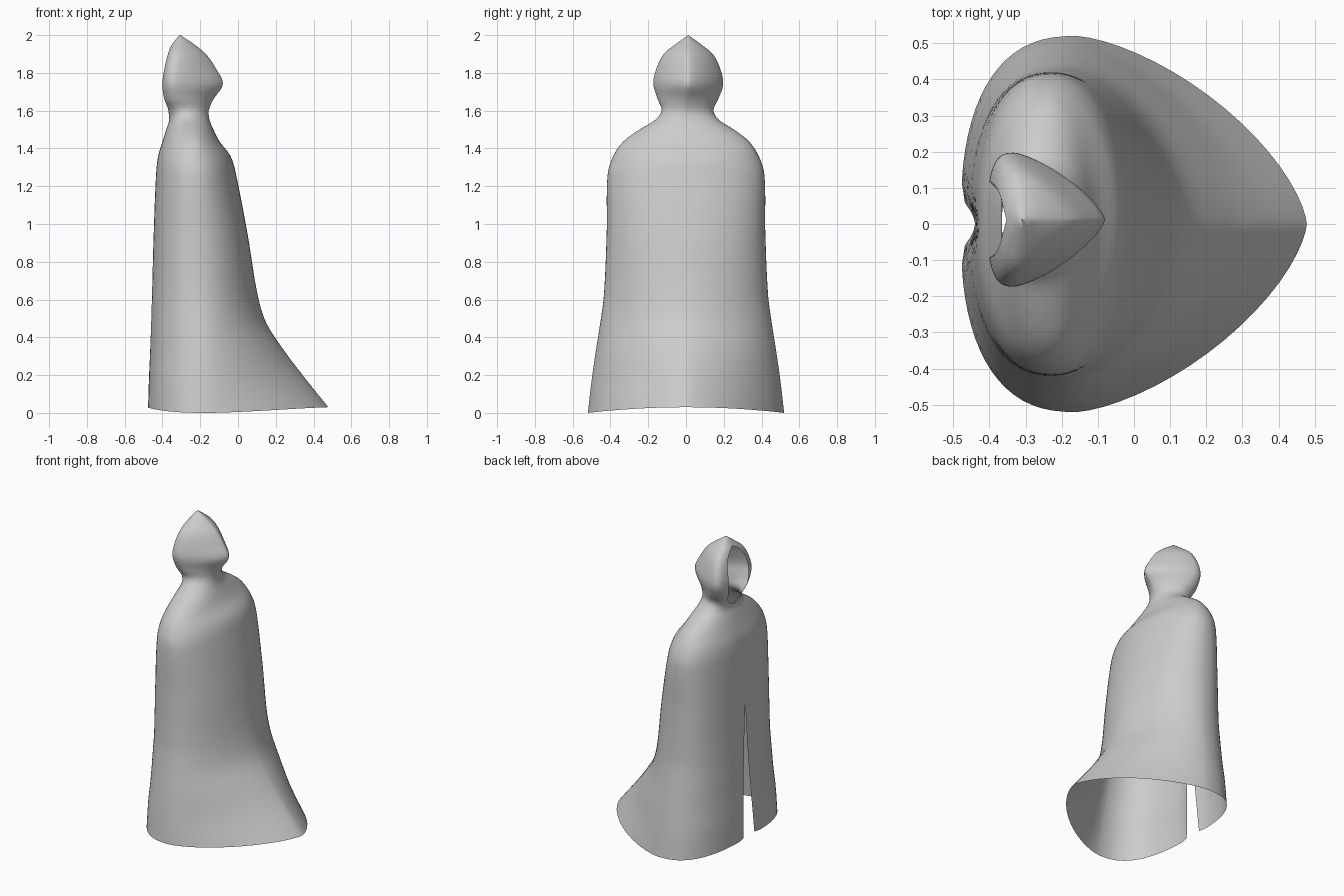
import bpy, bmesh, math

cube = bpy.data.objects.get("Cube")
if cube:
    bpy.data.objects.remove(cube)

ROWS, COLS = 110, 72

# Profile keys: height, front x, widest x, back x, half width, front and back roundness
KEYS = [
    (0.00, -.480, -.16, .478, .520, 2.5, 1.5),
    (0.17, -.475, -.17, .350, .500, 2.5, 1.5),
    (0.31, -.470, -.18, .250, .480, 2.4, 1.6),
    (0.47, -.465, -.19, .152, .455, 2.4, 1.7),
    (0.62, -.460, -.20, .105, .435, 2.4, 1.8),
    (0.95, -.450, -.22, .050, .420, 2.4, 2.0),
    (1.26, -.437, -.23, -.010, .415, 2.3, 2.0),
    (1.36, -.425, -.24, -.040, .385, 2.2, 2.0),
    (1.44, -.400, -.24, -.100, .330, 2.1, 2.0),
    (1.50, -.380, -.25, -.130, .250, 2.1, 2.0),
    (1.55, -.365, -.26, -.150, .170, 2.2, 2.0),
    (1.60, -.375, -.28, -.155, .137, 2.5, 1.8),
    (1.66, -.397, -.31, -.130, .160, 3.0, 1.5),
    (1.74, -.405, -.33, -.080, .185, 3.0, 1.35),
    (1.82, -.395, -.33, -.115, .170, 3.0, 1.35),
    (1.90, -.375, -.32, -.170, .130, 2.6, 1.4),
    (1.95, -.350, -.31, -.230, .070, 2.2, 1.5),
    (2.00, -.310, -.31, -.305, .000, 2.0, 1.6),
]


def slope(i, k):
    a, b = KEYS[max(i - 1, 0)], KEYS[min(i + 1, len(KEYS) - 1)]
    return (b[k] - a[k]) / (b[0] - a[0])


def profile(z):
    """Smooth interpolation of the keys at height z."""
    i = max(j for j in range(len(KEYS) - 1) if KEYS[j][0] <= z)
    a, b = KEYS[i], KEYS[i + 1]
    h = b[0] - a[0]
    t = (z - a[0]) / h
    u = 1 - t
    return [a[k] * (1 + 2 * t) * u * u + b[k] * t * t * (3 - 2 * t)
            + h * (slope(i, k) * t * u * u - slope(i + 1, k) * t * t * u)
            for k in range(1, 7)]


def gap(z):
    """Half width of the front opening: hem slit and face opening."""
    if z < 0.91:
        return 0.058 * (1 - z / 0.91)
    r = abs(z - 1.75) / 0.185
    return 0.105 * (1 - r ** 2.6) ** 0.5 if r < 1 else 0


def ring(z):
    front, mid, back, w, pf, pb = profile(z)
    w = max(w, 0)
    start = math.asin(min(gap(z) / w, 0.9) ** (pf / 2)) if w > 0.01 else 0
    centre = 0.012 * min(1, max(0, (z - 1.4) / 0.3))
    points = []
    for i in range(COLS + 1):
        a = start + (2 * math.pi - 2 * start) * i / COLS
        c, s = math.cos(a), math.sin(a)
        p, reach = (pf, front - mid) if c > 0 else (pb, back - mid)
        x = mid + reach * abs(c) ** (2 / p)
        y = math.copysign(w * abs(s) ** (2 / p), s) if 0 < i < COLS or start else 0
        if c > 0 and z < 1.5:  # soft crease down the front
            x += 0.03 * math.exp(-(y / 0.06) ** 2) * (1 - z / 1.5)
        lift = 0.03 * (1 - (y / 0.52) ** 2) * max(0, 1 - z / 0.5)  # arched hem
        points.append((x, y + centre, z + lift))
    return points


# Hooded cloak: one open cloth surface lofted from hem to peak
bm = bmesh.new()
rings = [[bm.verts.new(p) for p in ring(2 * r / ROWS)] for r in range(ROWS + 1)]
for low, high in zip(rings, rings[1:]):
    for i in range(COLS):
        bm.faces.new((low[i + 1], low[i], high[i], high[i + 1]))
bmesh.ops.remove_doubles(bm, verts=bm.verts, dist=0.0004)
bmesh.ops.recalc_face_normals(bm, faces=bm.faces)
mesh = bpy.data.meshes.new("hooded_cloak")
bm.to_mesh(mesh)
bm.free()
cloak = bpy.data.objects.new("hooded_cloak", mesh)
bpy.context.collection.objects.link(cloak)

# Cloth colour
cloth = bpy.data.materials.new("light_grey_cloth")
cloth.use_nodes = True
cloth.diffuse_color = (0.6, 0.6, 0.6, 1)
cloth.node_tree.nodes["Principled BSDF"].inputs["Base Color"].default_value = (0.6, 0.6, 0.6, 1)
mesh.materials.append(cloth)

bpy.ops.object.select_all(action='DESELECT')
cloak.select_set(True)
bpy.context.view_layer.objects.active = cloak
bpy.ops.object.shade_smooth_by_angle(angle=math.radians(60))
